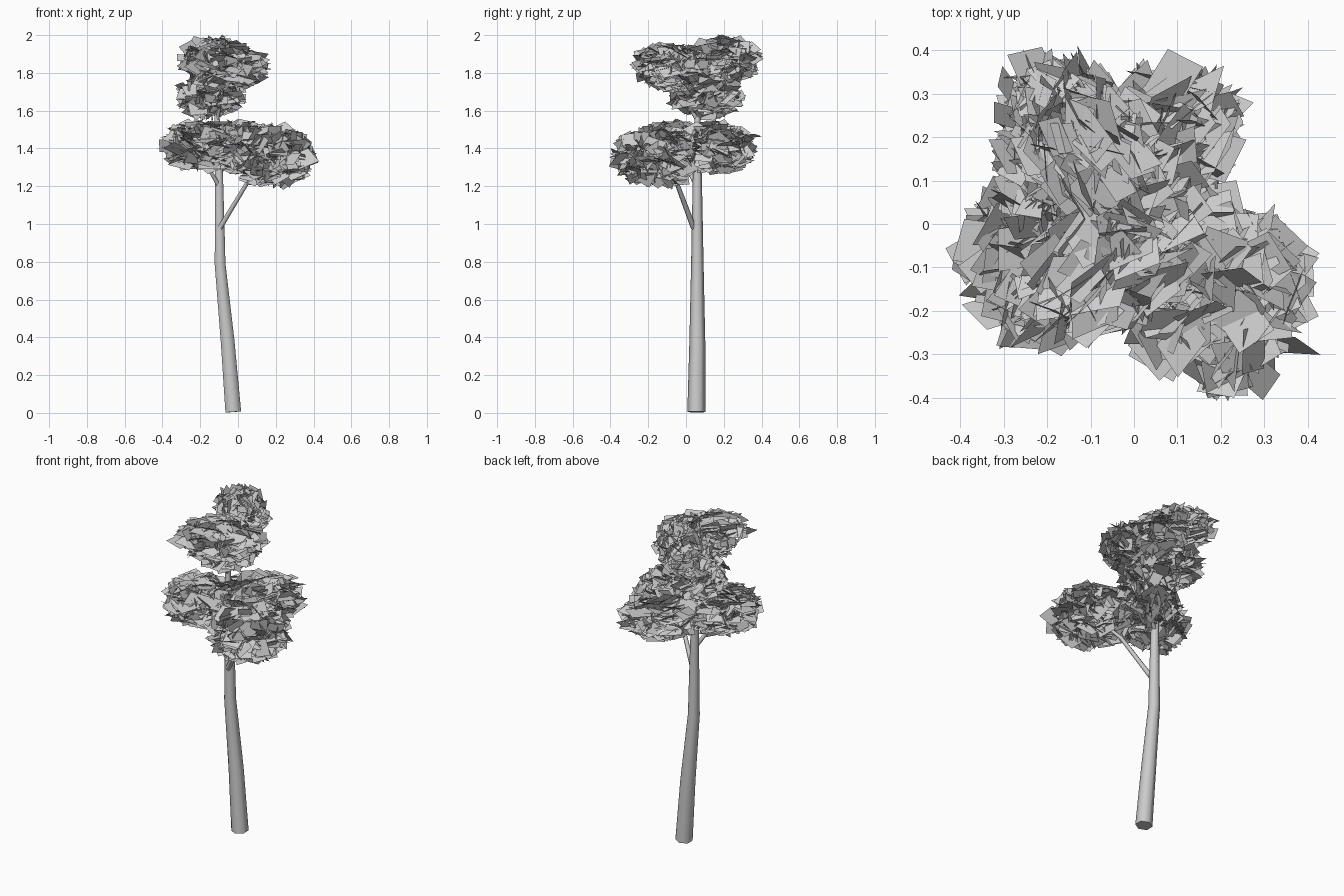
import bpy, bmesh, math, random
from mathutils import Vector, Matrix

if "Cube" in bpy.data.objects:
    bpy.data.objects.remove(bpy.data.objects["Cube"])

random.seed(7)


def finish(bm, name):
    me = bpy.data.meshes.new(name)
    bm.to_mesh(me)
    bm.free()
    ob = bpy.data.objects.new(name, me)
    bpy.context.collection.objects.link(ob)
    return ob


def limb(name, path, sides):
    """Tapered tube through (x, y, z, radius) points."""
    bm = bmesh.new()
    pts = [Vector(p[:3]) for p in path]
    rings = []
    for i, p in enumerate(pts):
        d = (pts[min(i + 1, len(pts) - 1)] - pts[max(i - 1, 0)]).normalized()
        u = d.cross(Vector((0, 1, 0))).normalized()
        v = d.cross(u)
        ring = []
        for k in range(sides):
            a = 2 * math.pi * k / sides + math.pi / 2
            ring.append(bm.verts.new(p + path[i][3] * (u * math.cos(a) + v * math.sin(a))))
        rings.append(ring)
    for r0, r1 in zip(rings, rings[1:]):
        for k in range(sides):
            j = (k + 1) % sides
            bm.faces.new((r0[k], r0[j], r1[j], r1[k])).smooth = True
    bm.faces.new(rings[0][::-1])
    bm.faces.new(rings[-1])
    bmesh.ops.recalc_face_normals(bm, faces=bm.faces)
    return finish(bm, name)


def foliage(name, centre, radii, turn, count):
    """Cloud of randomly turned leaf cards, squashed into an ellipsoid."""
    bm = bmesh.new()
    shape = (Matrix.Translation(centre) @ Matrix.Rotation(math.radians(turn), 4, 'Z')
             @ Matrix.Diagonal((*radii, 1)))
    for _ in range(count):
        d = Vector([random.gauss(0, 1) for _ in range(3)]).normalized()
        c = d * 0.84 * random.uniform(0.2, 1) ** 0.4
        n = Vector([random.gauss(0, 1) for _ in range(3)]).normalized()
        u = n.orthogonal().normalized()
        u.rotate(Matrix.Rotation(random.uniform(0, 6.28), 3, n))
        v = n.cross(u)
        s = random.uniform(0.16, 0.26)
        bm.faces.new([bm.verts.new(shape @ (c + u * s * a + v * s * b))
                      for a, b in ((-1, -1), (1, -1), (1, 1), (-1, 1))])
    return finish(bm, name)


# Trunk, leaning left and then rising into the crown
limb("trunk", [(-0.025, 0.055, 0.005, 0.048), (-0.055, 0.06, 0.38, 0.042),
               (-0.095, 0.06, 0.79, 0.033), (-0.097, 0.06, 1.0, 0.029),
               (-0.10, 0.06, 1.25, 0.024), (-0.11, 0.06, 1.55, 0.016),
               (-0.12, 0.08, 1.75, 0.010)], 6)

# Branches, one to each leaf clump
limb("branch_front_right", [(-0.095, 0.04, 0.98, 0.015), (0.05, -0.05, 1.22, 0.012),
                            (0.16, -0.13, 1.34, 0.007)], 6)
limb("branch_left", [(-0.10, 0.055, 1.2, 0.013), (-0.17, 0.0, 1.32, 0.010),
                     (-0.23, -0.06, 1.42, 0.006)], 6)
limb("branch_back", [(-0.10, 0.06, 1.27, 0.012), (0.0, 0.13, 1.37, 0.009),
                     (0.08, 0.19, 1.42, 0.006)], 6)
limb("branch_upper_front", [(-0.11, 0.06, 1.55, 0.011), (-0.08, -0.04, 1.72, 0.008),
                            (-0.06, -0.10, 1.82, 0.005)], 6)
limb("branch_upper_back", [(-0.12, 0.07, 1.65, 0.010), (-0.14, 0.15, 1.77, 0.008),
                           (-0.15, 0.20, 1.86, 0.005)], 6)

# Leaf clumps: centre, radii, turn about z, number of cards
clumps = {
    "leaves_low_front_right": ((0.185, -0.16, 1.36), (0.245, 0.225, 0.165), -45, 420),
    "leaves_low_left": ((-0.185, -0.065, 1.415), (0.245, 0.205, 0.14), 25, 420),
    "leaves_low_back": ((0.035, 0.15, 1.405), (0.275, 0.18, 0.14), 52, 420),
    "leaves_middle": ((-0.14, 0.105, 1.685), (0.22, 0.185, 0.13), 125, 320),
    "leaves_top_front": ((-0.06, -0.085, 1.83), (0.26, 0.17, 0.13), 38, 360),
    "leaves_top_back": ((-0.125, 0.205, 1.87), (0.235, 0.16, 0.13), 130, 340),
}
for name, spec in clumps.items():
    foliage(name, *spec)
